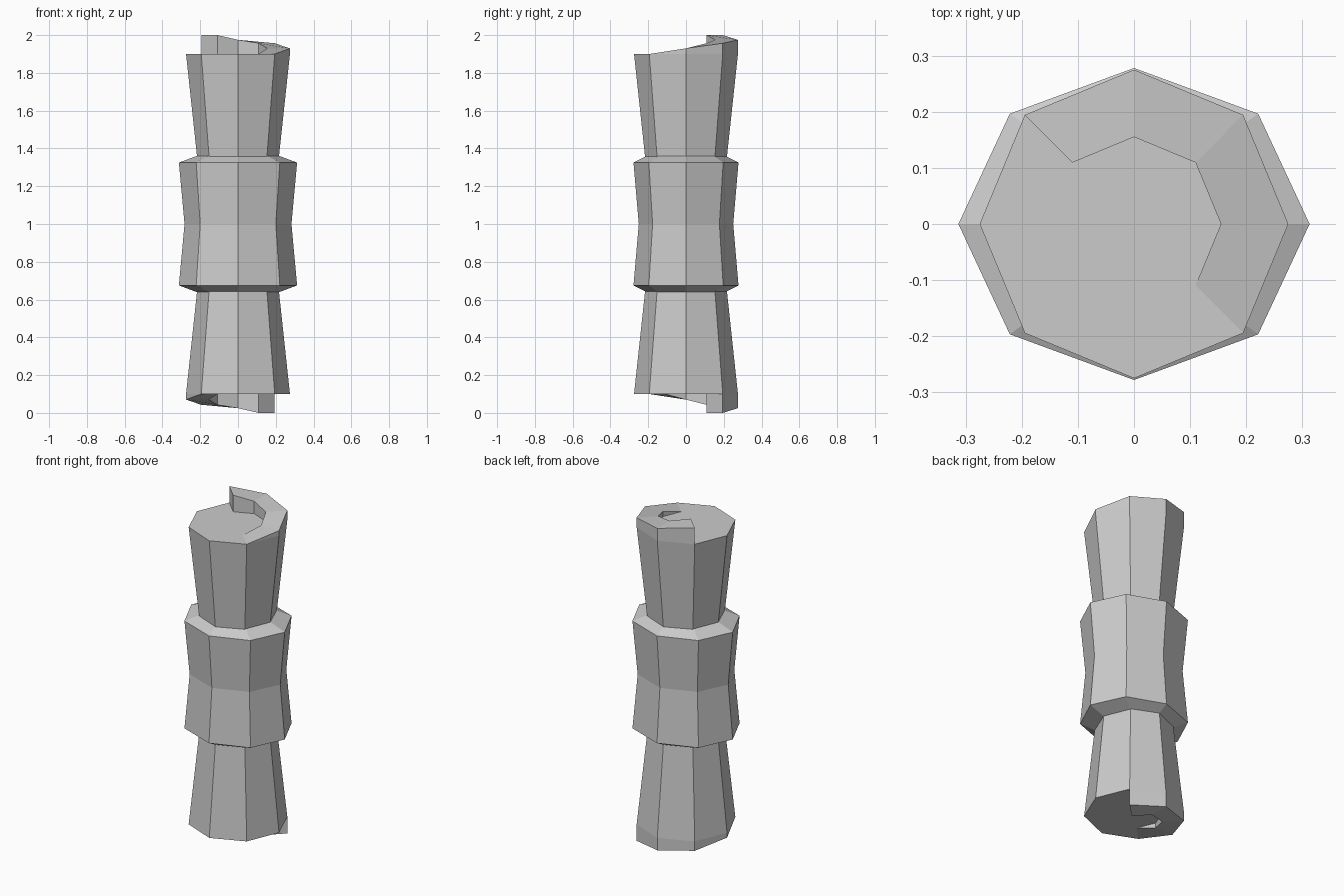
import bpy, bmesh
from math import cos, sin, radians

cube = bpy.data.objects.get("Cube")
if cube:
    bpy.data.objects.remove(cube, do_unlink=True)

stone = bpy.data.materials.new("grey_stone")
stone.use_nodes = True
grey = (0.6, 0.6, 0.6, 1)
stone.diffuse_color = grey
stone.node_tree.nodes["Principled BSDF"].inputs["Base Color"].default_value = grey


def finish(name, bm):
    bmesh.ops.recalc_face_normals(bm, faces=bm.faces[:])
    mesh = bpy.data.meshes.new(name)
    bm.to_mesh(mesh)
    bm.free()
    mesh.materials.append(stone)
    obj = bpy.data.objects.new(name, mesh)
    bpy.context.collection.objects.link(obj)
    return obj


def point(angle, rx, ry, z):
    a = radians(angle)
    return (rx * cos(a), ry * sin(a), z)


def octagon_lathe(name, profile):
    """Skin eight-sided rings of (x radius, y radius, z) and cap both ends."""
    bm = bmesh.new()
    rings = [[bm.verts.new(point(45 * i, *p)) for i in range(8)] for p in profile]
    for low, high in zip(rings, rings[1:]):
        for i in range(8):
            j = (i + 1) % 8
            bm.faces.new((low[i], low[j], high[j], high[i]))
    bm.faces.new(rings[0])
    bm.faces.new(rings[-1])
    return finish(name, bm)


def spiral_ramp(name, flipped):
    """Stepless half-turn ramp; the lower one is turned over about y."""
    bm = bmesh.new()
    sections = []
    base = 1.9
    for i, top in enumerate((1.9, 1.93, 1.957, 1.975, 2.0)):
        corners = [(0.155, base), (0.275, base), (0.275, top), (0.155, top)]
        ring = []
        for r, z in corners:
            x, y, z = point(45 * i - 45, r, r, z)
            if flipped:
                x, z = -x, 2 - z
            ring.append(bm.verts.new((x, y, z)))
        sections.append(ring)
    for a, b in zip(sections, sections[1:]):
        for k in (1, 2, 3):
            m = (k + 1) % 4
            bm.faces.new((a[k], a[m], b[m], b[k]))
    bm.faces.new(sections[-1])
    bmesh.ops.remove_doubles(bm, verts=bm.verts[:], dist=0.0001)
    return finish(name, bm)


# Flared shafts, waisted in the middle under the collar
octagon_lathe("shaft", [(0.275, 0.275, 0.1), (0.215, 0.215, 0.66),
                        (0.215, 0.215, 1.34), (0.275, 0.275, 1.9)])

# Wide collar with bevelled lips
octagon_lathe("collar", [(0.22, 0.21, 0.64), (0.313, 0.278, 0.675),
                         (0.283, 0.25, 1.0),
                         (0.313, 0.278, 1.325), (0.22, 0.21, 1.36)])

# Spiral ramps on both ends
spiral_ramp("top_ramp", False)
spiral_ramp("bottom_ramp", True)
